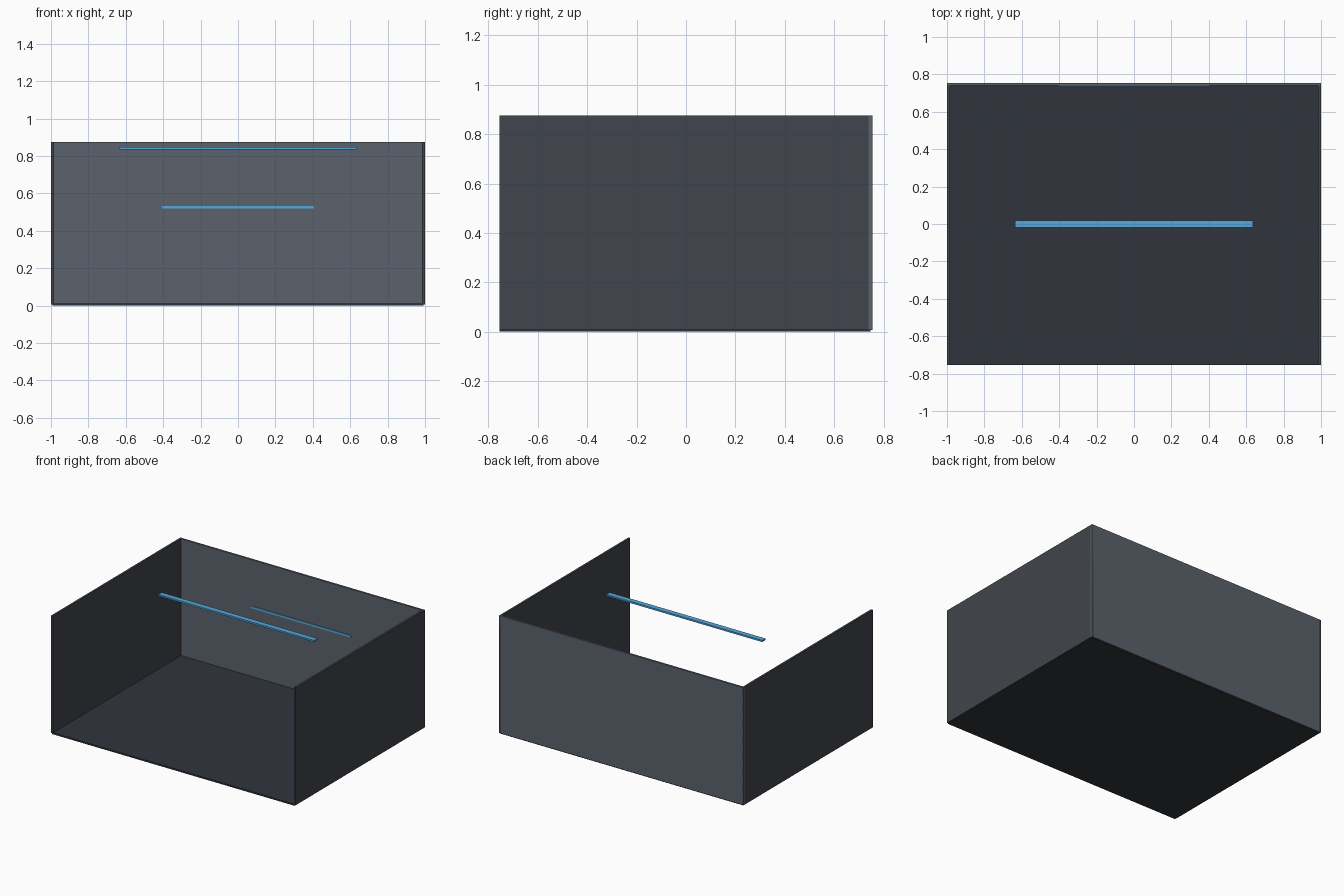
import bpy

if "Cube" in bpy.data.objects:
    bpy.data.objects.remove(bpy.data.objects["Cube"])


def material(name, color):
    m = bpy.data.materials.new(name)
    m.diffuse_color = (*color, 1)
    m.use_nodes = True
    m.node_tree.nodes["Principled BSDF"].inputs["Base Color"].default_value = m.diffuse_color
    return m


def box(name, lo, hi, mat):
    size = [b - a for a, b in zip(lo, hi)]
    mid = [(a + b) / 2 for a, b in zip(lo, hi)]
    bpy.ops.mesh.primitive_cube_add(size=1, location=mid)
    ob = bpy.context.object
    ob.name = name
    ob.scale = size
    bpy.ops.object.transform_apply(location=False, rotation=False, scale=True)
    ob.data.materials.append(mat)
    return ob


floor_mat = material("dark_floor", (0.03, 0.035, 0.045))
wall_mat = material("slate_wall", (0.105, 0.12, 0.15))
side_mat = material("side_wall", (0.052, 0.06, 0.072))
light_mat = material("blue_light", (0.09, 0.4, 0.72))

X, Y, H, T = 1.0, 0.755, 0.875, 0.015

# Open-fronted, roofless room
box("floor", (-X + T / 2, -Y, 0), (X - T / 2, Y - T / 2, 0.012), floor_mat)
box("back_wall", (-X, Y - T, 0.006), (X, Y, H), wall_mat)
for side, s in (("left", -1), ("right", 1)):
    a, b = sorted((s * X, s * (X - T)))
    box(side + "_wall", (a, -Y, 0.006), (b, Y, H), side_mat)

# Light strips: one overhead, one on the back wall
box("overhead_light", (-0.637, -0.019, 0.835), (0.637, 0.019, 0.847), light_mat)
box("back_wall_light", (-0.407, Y - T - 0.005, 0.518), (0.407, Y - T + 0.003, 0.533), light_mat)
